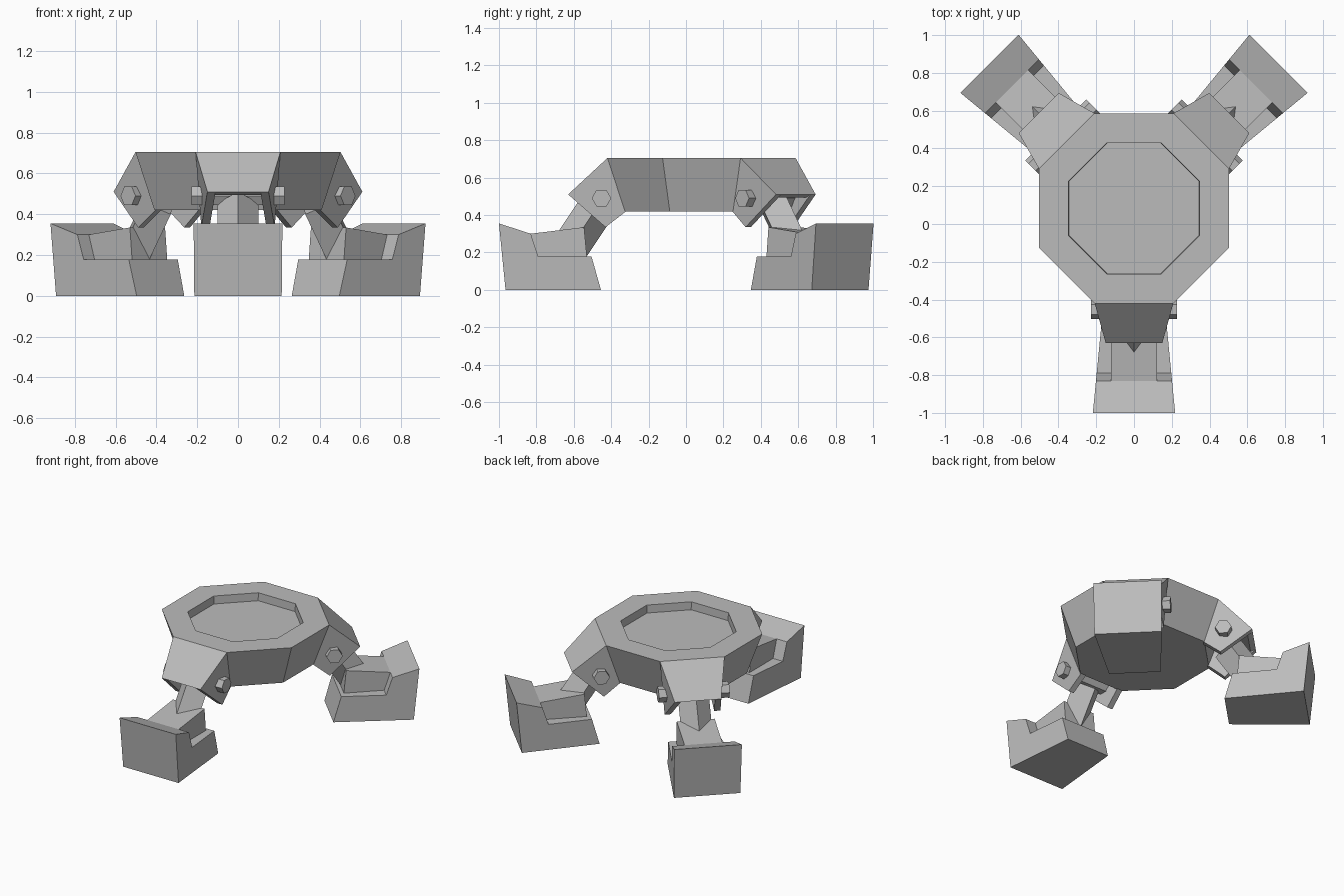
import bpy, bmesh, math
from mathutils import Matrix, Vector

cube = bpy.data.objects.get("Cube")
if cube:
    bpy.data.objects.remove(cube, do_unlink=True)

CENTRE_Y = 0.083
APOTHEM = 0.503

grey = bpy.data.materials.new("light grey")
grey.use_nodes = True
colour = (0.5, 0.5, 0.5, 1)
grey.diffuse_color = colour
grey.node_tree.nodes["Principled BSDF"].inputs["Base Color"].default_value = colour


def finish(name, bm, angle=0.0):
    """Turn a bmesh into an object, rotated about the body's axis."""
    bmesh.ops.recalc_face_normals(bm, faces=bm.faces[:])
    bm.transform(Matrix.Translation((0, CENTRE_Y, 0)) @ Matrix.Rotation(angle, 4, "Z"))
    mesh = bpy.data.meshes.new(name)
    bm.to_mesh(mesh)
    bm.free()
    mesh.materials.append(grey)
    obj = bpy.data.objects.new(name, mesh)
    bpy.context.collection.objects.link(obj)
    return obj


def slab(bm, profile, left, right):
    """Solid from a (reach, height) profile; left and right give x at each point."""
    a = [bm.verts.new((x, -r, z)) for (r, z), x in zip(profile, left)]
    b = [bm.verts.new((x, -r, z)) for (r, z), x in zip(profile, right)]
    bm.faces.new(a)
    bm.faces.new(b[::-1])
    for i in range(len(a)):
        j = (i + 1) % len(a)
        bm.faces.new((a[i], b[i], b[j], a[j]))


def octagon(bm, apothem, z):
    radius = apothem / math.cos(math.pi / 8)
    angles = [math.pi / 8 + k * math.pi / 4 for k in range(8)]
    return [bm.verts.new((radius * math.cos(t), radius * math.sin(t), z)) for t in angles]


# Body: tapered octagon with a shallow recess in the top
bm = bmesh.new()
rings = [octagon(bm, a, z) for a, z in
         ((0.41, 0.42), (APOTHEM, 0.705), (0.347, 0.705), (0.345, 0.65))]
for low, high in zip(rings, rings[1:]):
    for i in range(8):
        j = (i + 1) % 8
        bm.faces.new((low[i], low[j], high[j], high[i]))
bm.faces.new(rings[0])
bm.faces.new(rings[-1])
finish("body", bm)


def build_leg(label, angle):
    # Hip: sloping cover over two splayed cheeks
    bm = bmesh.new()
    cheek = [(APOTHEM, 0.705), (0.713, 0.51), (0.513, 0.335), (0.403, 0.42)]
    outer = [0.208, 0.15, 0.18, 0.17]
    for side in (-1, 1):
        slab(bm, cheek, [side * w for w in outer], [side * (w - 0.04) for w in outer])
    cover = [(APOTHEM, 0.705), (0.713, 0.51), (0.68, 0.495), (0.49, 0.665)]
    half = [0.208, 0.15, 0.145, 0.195]
    slab(bm, cover, [-w for w in half], half)
    finish(label + "_hip", bm, angle)

    # Hexagonal pivot bolt through both cheeks
    bm = bmesh.new()
    place = Matrix.Translation((0, -0.535, 0.49)) @ Matrix.Rotation(math.pi / 2, 4, "Y")
    bmesh.ops.create_cone(bm, cap_ends=True, segments=6, radius1=0.052, radius2=0.052,
                          depth=0.456, matrix=place @ Matrix.Rotation(math.pi, 4, "Z"))
    finish(label + "_bolt", bm, angle)

    # Strut: square bar set on its edge, leaning outward
    bm = bmesh.new()
    top, bottom = Vector((0, -0.55, 0.455)), Vector((0, -0.7, 0.23))
    axis = (top - bottom).normalized()
    across = Vector((1, 0, 0))
    edge = axis.cross(across)
    ends = []
    for p in (top, bottom):
        ends.append([bm.verts.new(p + d * 0.1) for d in (across, edge, -across, -edge)])
    bm.faces.new(ends[0])
    bm.faces.new(ends[1])
    for i in range(4):
        j = (i + 1) % 4
        bm.faces.new((ends[0][i], ends[0][j], ends[1][j], ends[1][i]))
    finish(label + "_strut", bm, angle)

    # Foot: flared sole and toe, with a narrower raised heel
    bm = bmesh.new()
    sole = [(1.083, 0.355), (1.048, 0), (0.538, 0), (0.588, 0.178), (0.873, 0.178), (0.913, 0.3)]
    half = [0.165 + (r - 0.538) * 0.097 for r, z in sole]
    slab(bm, sole, [-w for w in half], half)
    heel = [(0.913, 0.3), (0.873, 0.178), (0.613, 0.178), (0.628, 0.335)]
    slab(bm, heel, [-0.122] * 4, [0.122] * 4)
    finish(label + "_foot", bm, angle)


for label, degrees in (("front", 0), ("back_left", 135), ("back_right", -135)):
    build_leg(label, math.radians(degrees))
